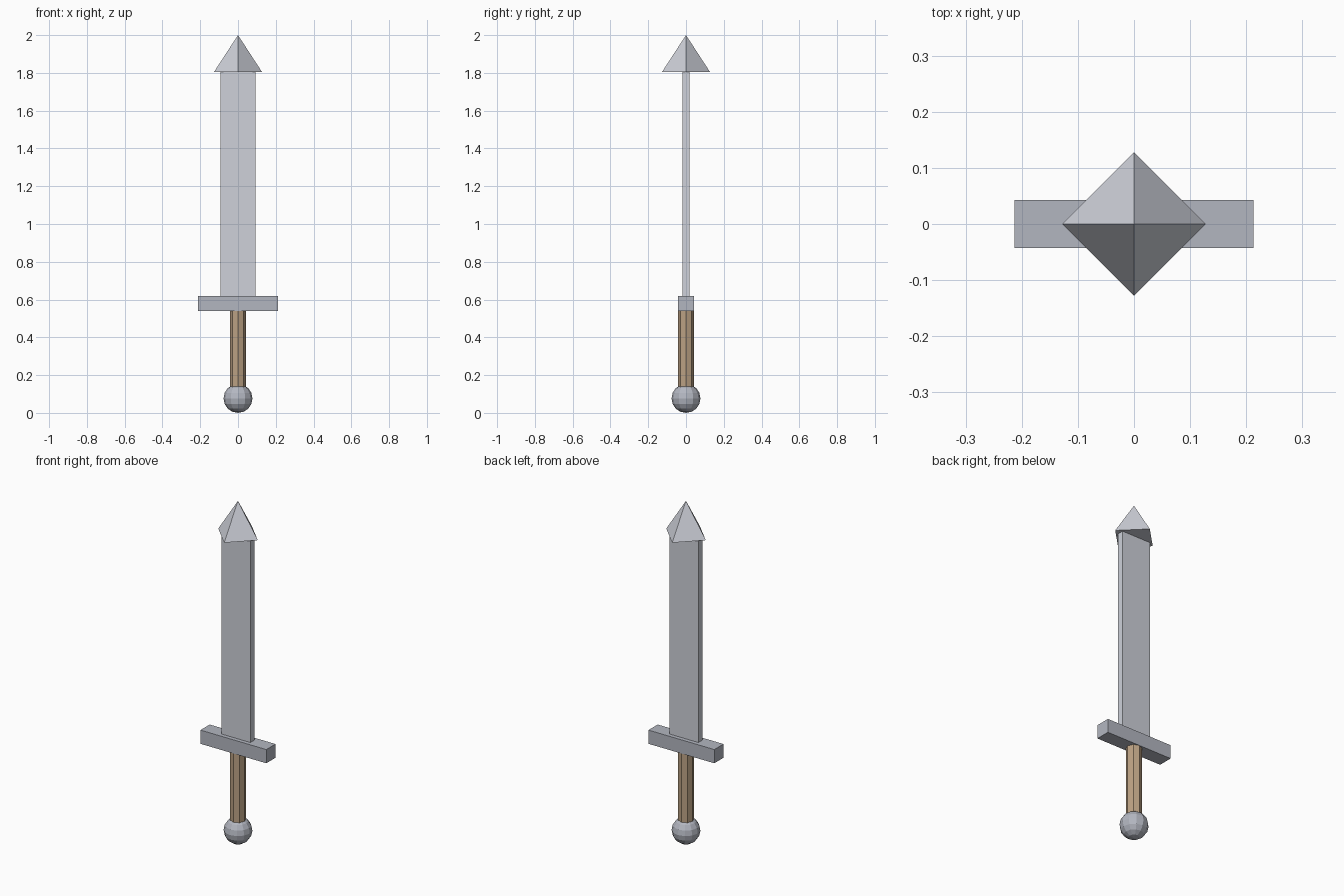
import bpy
from math import pi

if "Cube" in bpy.data.objects:
    bpy.data.objects.remove(bpy.data.objects["Cube"])


def paint(obj, name, color):
    mat = bpy.data.materials.get(name) or bpy.data.materials.new(name)
    mat.diffuse_color = color
    mat.use_nodes = True
    mat.node_tree.nodes["Principled BSDF"].inputs["Base Color"].default_value = mat.diffuse_color
    obj.data.materials.append(mat)


def box(name, size, z0, z1):
    bpy.ops.mesh.primitive_cube_add(size=1, location=(0, 0, (z0 + z1) / 2))
    obj = bpy.context.object
    obj.name = name
    obj.scale = (size[0], size[1], z1 - z0)
    bpy.ops.object.transform_apply(location=False, rotation=False, scale=True)
    return obj


def cone(name, sides, r1, r2, z0, z1):
    bpy.ops.mesh.primitive_cone_add(vertices=sides, radius1=r1, radius2=r2,
                                    depth=z1 - z0, location=(0, 0, (z0 + z1) / 2))
    obj = bpy.context.object
    obj.name = name
    return obj


STEEL = (0.62, 0.64, 0.70, 1)
DARK_STEEL = (0.45, 0.47, 0.53, 1)
WOOD = (0.50, 0.36, 0.23, 1)

# Pommel: low-poly ball
bpy.ops.mesh.primitive_uv_sphere_add(segments=12, ring_count=8, radius=0.0766,
                                     location=(0, 0, 0.0766))
pommel = bpy.context.object
pommel.name = "pommel"
paint(pommel, "dark_steel", DARK_STEEL)

# Grip: eight-sided wooden handle
paint(cone("grip", 8, 0.0426, 0.0426, 0.12, 0.54), "wood", WOOD)

# Crossguard and flat blade
paint(box("crossguard", (0.426, 0.085, 0), 0.54, 0.62), "dark_steel", DARK_STEEL)
paint(box("blade", (0.186, 0.037, 0), 0.58, 1.804), "steel", STEEL)

# Tip: four-sided pyramid with corners on the axes
paint(cone("blade_tip", 4, 0.1277, 0, 1.804, 2.0), "steel", STEEL)
